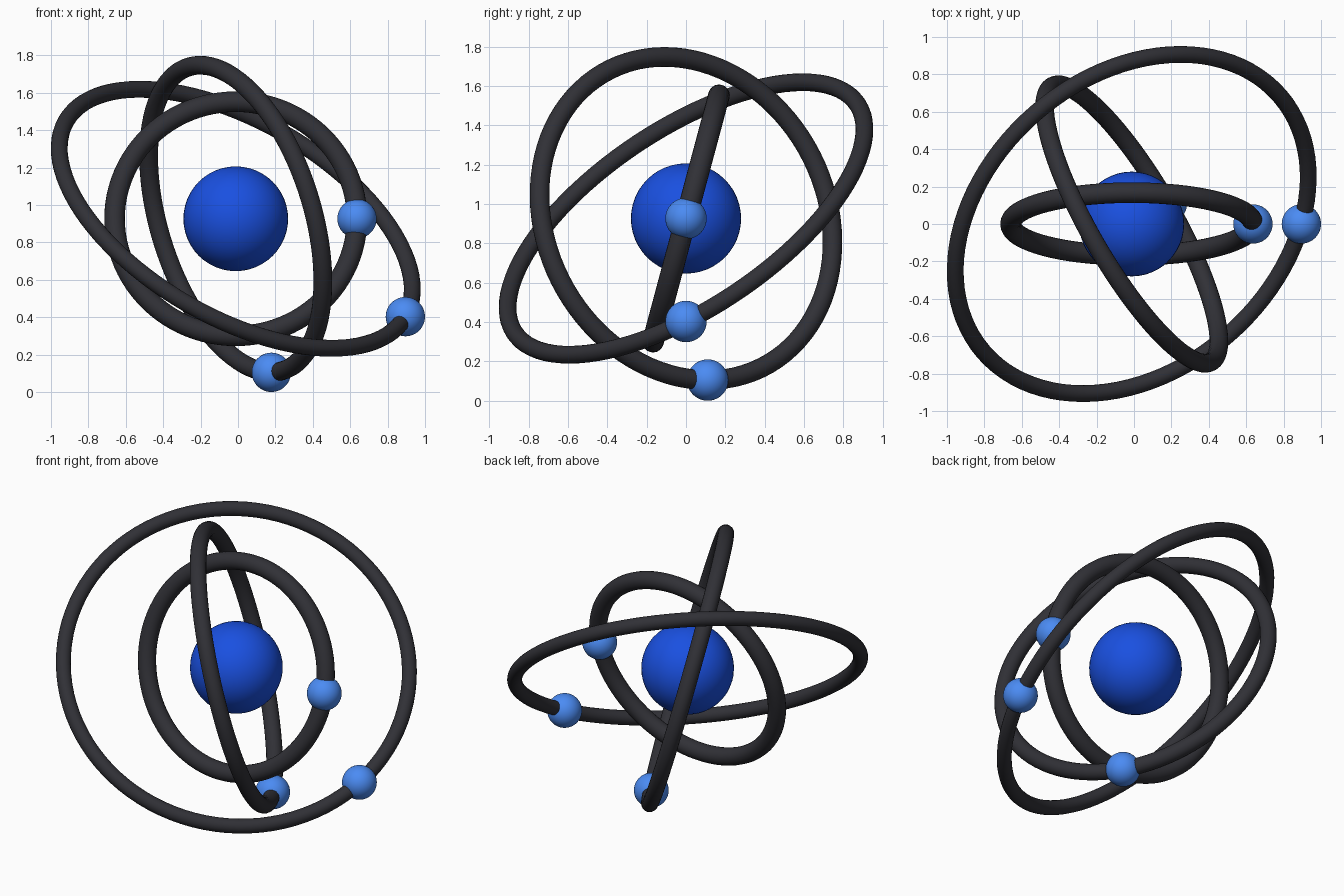
import bpy
from math import sin, cos, radians
from mathutils import Vector

if "Cube" in bpy.data.objects:
    bpy.data.objects.remove(bpy.data.objects["Cube"])

CENTRE = Vector((-0.012, 0, 0.926))


def material(name, rgb):
    m = bpy.data.materials.new(name)
    m.diffuse_color = (*rgb, 1)
    m.use_nodes = True
    m.node_tree.nodes["Principled BSDF"].inputs["Base Color"].default_value = m.diffuse_color
    return m


DEEP_BLUE = material("deep_blue", (0.01, 0.08, 0.75))
LIGHT_BLUE = material("light_blue", (0.07, 0.26, 0.9))
CHARCOAL = material("charcoal", (0.03, 0.03, 0.037))


def finish(name, mat):
    ob = bpy.context.object
    ob.name = name
    ob.data.materials.append(mat)
    bpy.ops.object.shade_smooth()


def ball(name, offset, radius, mat):
    bpy.ops.mesh.primitive_uv_sphere_add(
        segments=48, ring_count=24, radius=radius, location=CENTRE + Vector(offset))
    finish(name, mat)


def orbit(name, radius, tube, normal, direction):
    """Ring around the nucleus, with an electron riding on it."""
    rot = Vector(normal).to_track_quat('Z', 'Y').to_euler()
    bpy.ops.mesh.primitive_torus_add(
        major_radius=radius, minor_radius=tube, major_segments=96,
        minor_segments=20, location=CENTRE, rotation=rot)
    finish(name + "_orbit", CHARCOAL)
    ball(name + "_electron", Vector(direction) * radius, 0.105, LIGHT_BLUE)


s15, c15 = sin(radians(15)), cos(radians(15))
s30, c30 = sin(radians(30)), cos(radians(30))

# Nucleus
ball("nucleus", (0, 0, 0), 0.28, DEEP_BLUE)

# Three tilted orbits, each with its electron
orbit("inner", 0.648, 0.055, (0, c15, -s15), (1, 0, 0))
orbit("middle", 0.85, 0.05, (c15 * c30, c15 * s30, s15), (s15 * c30, s15 * s30, -c15))
orbit("outer", 1.047, 0.045, (s30 * c30, -s30, c30 * c30), (c30, 0, -s30))
